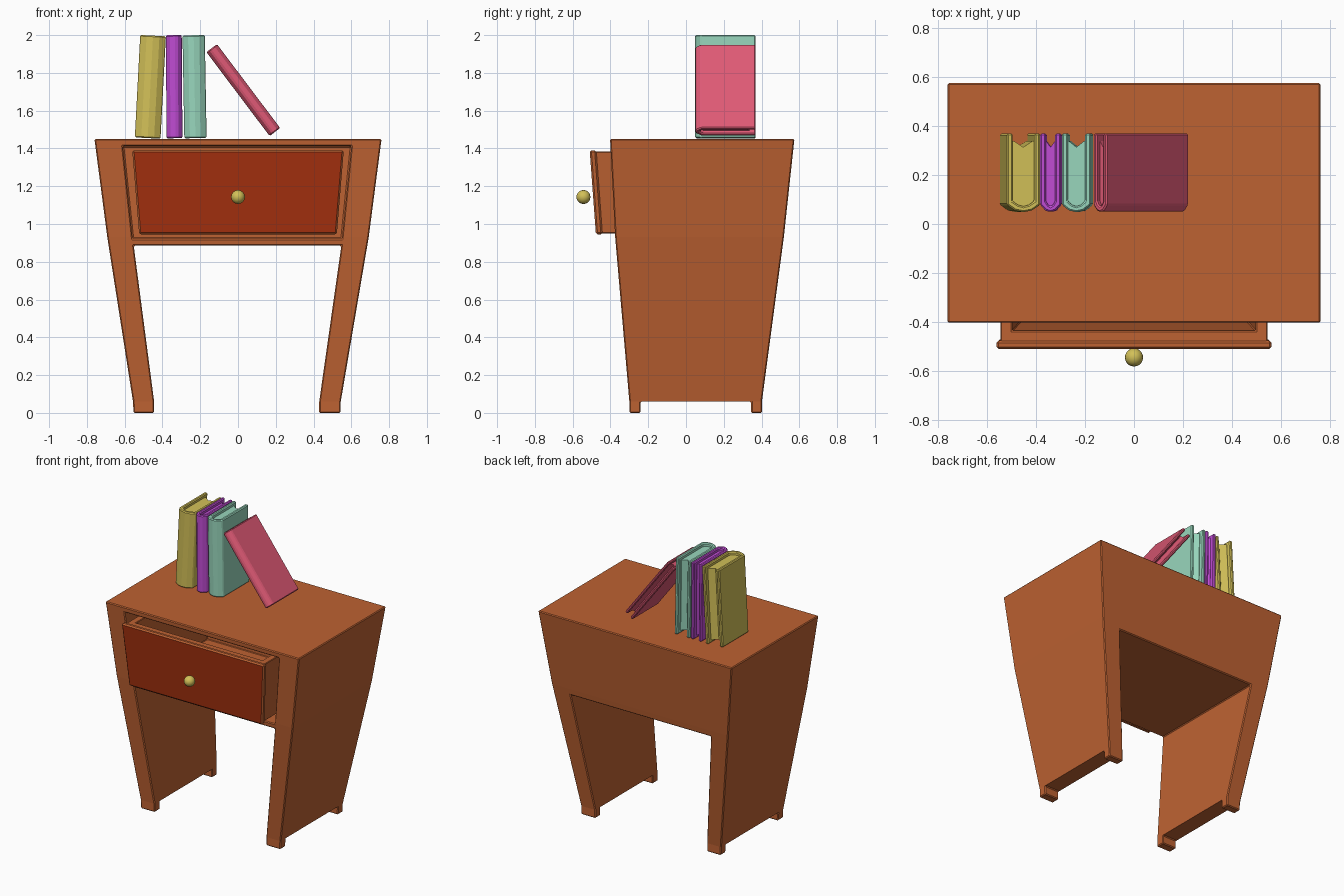
import bpy, bmesh, math
from mathutils import Vector

if "Cube" in bpy.data.objects:
    bpy.data.objects.remove(bpy.data.objects["Cube"])


def material(name, rgb):
    m = bpy.data.materials.new(name)
    m.diffuse_color = (*rgb, 1)
    m.use_nodes = True
    m.node_tree.nodes["Principled BSDF"].inputs["Base Color"].default_value = m.diffuse_color
    return m


WOOD = material("orange wood", (0.515, 0.122, 0.032))
RED = material("dark red wood", (0.376, 0.030, 0.0045))
YELLOW = material("yellow", (0.645, 0.527, 0.098))
PURPLE = material("purple", (0.527, 0.072, 0.658))
GREEN = material("mint green", (0.314, 0.672, 0.503))
PINK = material("pink", (0.745, 0.102, 0.181))


def loft(name, rings, *mats):
    """Solid through a stack of matching rings, capped at both ends."""
    bm = bmesh.new()
    vs = [[bm.verts.new(p) for p in r] for r in rings]
    n = len(vs[0])
    for a, b in zip(vs, vs[1:]):
        for i in range(n):
            j = (i + 1) % n
            bm.faces.new((a[i], a[j], b[j], b[i]))
    bm.faces.new(vs[0][::-1])
    bm.faces.new(vs[-1])
    bmesh.ops.recalc_face_normals(bm, faces=bm.faces)
    me = bpy.data.meshes.new(name)
    bm.to_mesh(me)
    bm.free()
    ob = bpy.data.objects.new(name, me)
    bpy.context.collection.objects.link(ob)
    for m in mats:
        me.materials.append(m)
    return ob


def rect(z, x0, x1, y0, y1):
    return [(x0, y0, z), (x1, y0, z), (x1, y1, z), (x0, y1, z)]


def box(name, sections, *mats):
    return loft(name, [rect(*s) for s in sections], *mats)


def cut(ob, cutter):
    mod = ob.modifiers.new("cut", 'BOOLEAN')
    mod.operation = 'DIFFERENCE'
    mod.solver = 'EXACT'
    mod.object = cutter
    bpy.context.view_layer.objects.active = ob
    bpy.ops.object.modifier_apply(modifier=mod.name)
    bpy.data.objects.remove(cutter)


def bevel(ob, width, segments=1):
    mod = ob.modifiers.new("bevel", 'BEVEL')
    mod.width = width
    mod.segments = segments
    mod.limit_method = 'ANGLE'
    mod.angle_limit = math.radians(35)
    mod.material = 0
    return mod


# Tapered table body with leg space, foot gaps and drawer opening
table = box("table_body", [
    (0, -0.553, 0.542, -0.30, 0.402),
    (0.06, -0.556, 0.544, -0.30, 0.402),
    (0.93, -0.692, 0.692, -0.375, 0.518),
    (1.45, -0.76, 0.76, -0.402, 0.574)], WOOD)
cut(table, box("leg_space_cutter", [
    (-0.1, -0.444, 0.43, -1, 1),
    (0.06, -0.444, 0.43, -1, 1),
    (0.885, -0.552, 0.547, -1, 1)], WOOD))
cut(table, box("foot_gap_cutter", [
    (-0.1, -1, 1, -0.24, 0.345),
    (0.06, -1, 1, -0.24, 0.345)], WOOD))
cut(table, box("drawer_opening_cutter", [
    (0.922, -0.558, 0.55, -1, 0.45),
    (1.412, -0.61, 0.60, -1, 0.45)], WOOD))
bevel(table, 0.006)

# Open drawer tray
tray = box("drawer_tray", [
    (0.95, -0.507, 0.507, -0.45, 0.36),
    (1.383, -0.543, 0.543, -0.485, 0.36)], WOOD)
cut(tray, box("tray_cutter", [
    (0.985, -0.465, 0.465, -0.40, 0.32),
    (1.5, -0.505, 0.505, -0.445, 0.32)], WOOD))
bevel(tray, 0.004)

# Drawer front: slanted board with a red face
front = box("drawer_front", [
    (0.945, -0.523, 0.523, -0.477, -0.442),
    (1.39, -0.56, 0.56, -0.51, -0.475)], WOOD, RED)
for p in front.data.polygons:
    p.material_index = 1 if p.normal.y < -0.9 else 0
bevel(front, 0.009)

# Round knob
bpy.ops.mesh.primitive_uv_sphere_add(segments=16, ring_count=10, radius=0.037,
                                     location=(0, -0.543, 1.143),
                                     rotation=(math.pi / 2, 0, 0))
knob = bpy.context.object
knob.name = "drawer_knob"
knob.data.materials.append(YELLOW)
bpy.ops.object.shade_smooth_by_angle(angle=math.radians(40))


# Hardcover books: U-shaped cover with a bulged spine, and recessed pages
def book(name, mat, x, z, t, h, tilt):
    o, c = t / 2, min(0.024, t * 0.28)
    i = o - c
    half = [(o, 0.16), (o, -0.13), (o * 0.5, -0.153)]
    inner = [(i, 0.16), (i, -0.115), (i * 0.5, -0.13)]
    outline = (half + [(0, -0.16)] + [(-a, b) for a, b in half[::-1]] +
               [(-a, b) for a, b in inner] + [(0, -0.136)] + inner[::-1])
    e = i + 0.004
    pages = [(e, -0.11), (e * 0.5, -0.133), (0, -0.14), (-e * 0.5, -0.133),
             (-e, -0.11), (-e, 0.13), (-e * 0.8, 0.13), (0, 0.105),
             (e * 0.8, 0.13), (e, 0.13)]
    for part, pts, hh, w in (("cover", outline, h / 2, 0.006),
                             ("pages", pages, h / 2 - 0.022, 0)):
        ob = loft(f"{name}_{part}",
                  [[(a, b, s * hh) for a, b in pts] for s in (-1, 1)], mat)
        ob.location = (x, 0.208, z)
        ob.rotation_euler.y = math.radians(tilt)
        if w:
            bevel(ob, w)


book("yellow_book", YELLOW, -0.464, 1.726, 0.136, 0.543, 3)
book("purple_book", PURPLE, -0.338, 1.727, 0.084, 0.546, -0.4)
book("green_book", GREEN, -0.230, 1.727, 0.118, 0.545, -1)
book("pink_book", PINK, 0.028, 1.709, 0.070, 0.556, -37)
